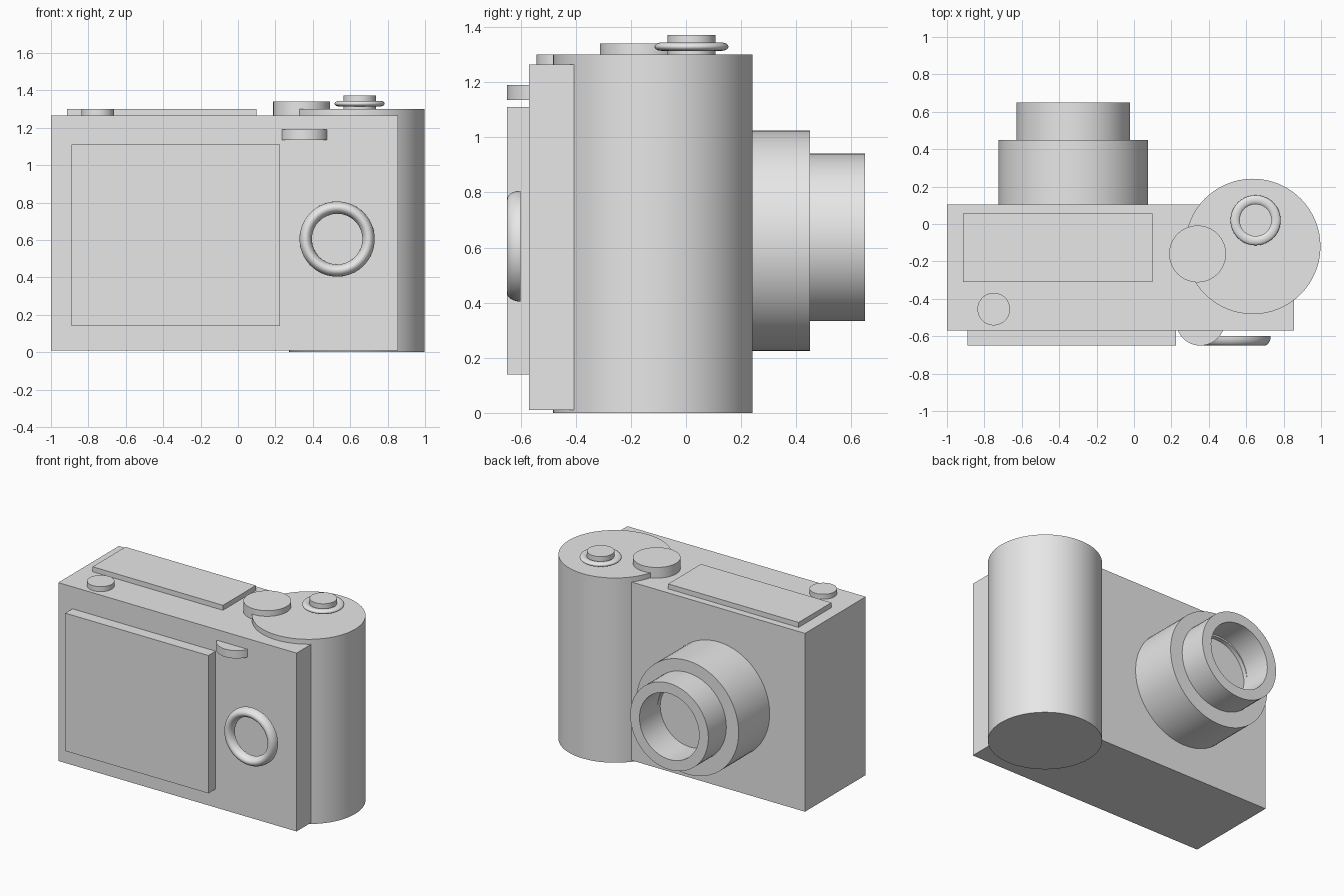
import bpy, bmesh, math
from mathutils import Matrix

cube = bpy.data.objects.get("Cube")
if cube:
    bpy.data.objects.remove(cube, do_unlink=True)

GREY = bpy.data.materials.new("light_grey")
GREY.use_nodes = True
GREY.diffuse_color = (0.8, 0.8, 0.8, 1)
GREY.node_tree.nodes["Principled BSDF"].inputs["Base Color"].default_value = (0.8, 0.8, 0.8, 1)


def finish(name, bm, smooth):
    """Turn a bmesh into a linked object with the shared material."""
    bmesh.ops.recalc_face_normals(bm, faces=bm.faces[:])
    for face in bm.faces:
        face.smooth = smooth
    mesh = bpy.data.meshes.new(name)
    bm.to_mesh(mesh)
    bm.free()
    if smooth:
        mesh.set_sharp_from_angle(angle=math.radians(35))
    mesh.materials.append(GREY)
    obj = bpy.data.objects.new(name, mesh)
    bpy.context.collection.objects.link(obj)
    return obj


def box(name, low, high):
    bm = bmesh.new()
    bmesh.ops.create_cube(bm, size=1)
    for v in bm.verts:
        v.co = [a + (c + 0.5) * (b - a) for a, b, c in zip(low, high, v.co)]
    return finish(name, bm, False)


def lathe(name, profile, centre, along_y=False, closed=False, steps=64):
    """Revolve (radius, height) points about z, or about y."""
    bm = bmesh.new()
    verts = [bm.verts.new((r, 0, h)) for r, h in profile]
    pairs = list(zip(verts, verts[1:]))
    if closed:
        pairs.append((verts[-1], verts[0]))
    edges = [bm.edges.new(p) for p in pairs]
    bmesh.ops.spin(bm, geom=verts + edges, cent=(0, 0, 0), axis=(0, 0, 1),
                   angle=math.tau, steps=steps)
    bmesh.ops.remove_doubles(bm, verts=bm.verts[:], dist=1e-5)
    turn = Matrix.Rotation(-math.pi / 2, 4, "X") if along_y else Matrix()
    bm.transform(Matrix.Translation(centre) @ turn)
    return finish(name, bm, True)


def disc(name, x, y, radius, bottom, top):
    return lathe(name, [(0, bottom), (radius, bottom), (radius, top), (0, top)], (x, y, 0))


def oval(radius, height, half_width, half_height, start=0.0, sweep=math.tau, count=20):
    """Cross-section of a ring as an arc of an ellipse."""
    return [(radius + half_width * math.cos(start + sweep * i / count),
             height + half_height * math.sin(start + sweep * i / count))
            for i in range(count)]


# Body, rear screen and top plate
box("body", (-1, -0.57, 0.01), (0.855, 0.105, 1.265))
box("rear_screen", (-0.89, -0.65, 0.14), (0.225, -0.56, 1.11))
box("top_plate", (-0.915, -0.31, 1.25), (0.10, 0.055, 1.30))

# Round hand grip
disc("grip", 0.635, -0.12, 0.362, 0, 1.30)

# Controls on the top
disc("mode_dial", 0.34, -0.16, 0.152, 1.25, 1.34)
disc("small_button", -0.75, -0.455, 0.087, 1.25, 1.30)
disc("shutter_button", 0.65, 0.02, 0.087, 1.29, 1.372)
lathe("shutter_collar", oval(0.109, 1.329, 0.025, 0.015), (0.65, 0.02, 0), closed=True)

# Controls on the rear
disc("thumb_wheel", 0.355, -0.52, 0.13, 1.135, 1.19)
lathe("control_ring", oval(0.168, -0.60, 0.033, 0.05, math.pi, math.pi) + [(0.201, -0.60)],
      (0.53, 0, 0.605), along_y=True, closed=True)

# Lens: wide barrel, then a narrower hollow barrel
BORE, FLOOR = 0.232, 0.42
lathe("lens_base", [(0, 0.09), (0.40, 0.09), (0.40, 0.45), (BORE, 0.45), (BORE, FLOOR), (0, FLOOR)],
      (-0.325, 0, 0.625), along_y=True)
lathe("lens_barrel", [(BORE, FLOOR), (0.304, FLOOR), (0.304, 0.65), (BORE, 0.65)],
      (-0.325, 0, 0.637), along_y=True, closed=True)
